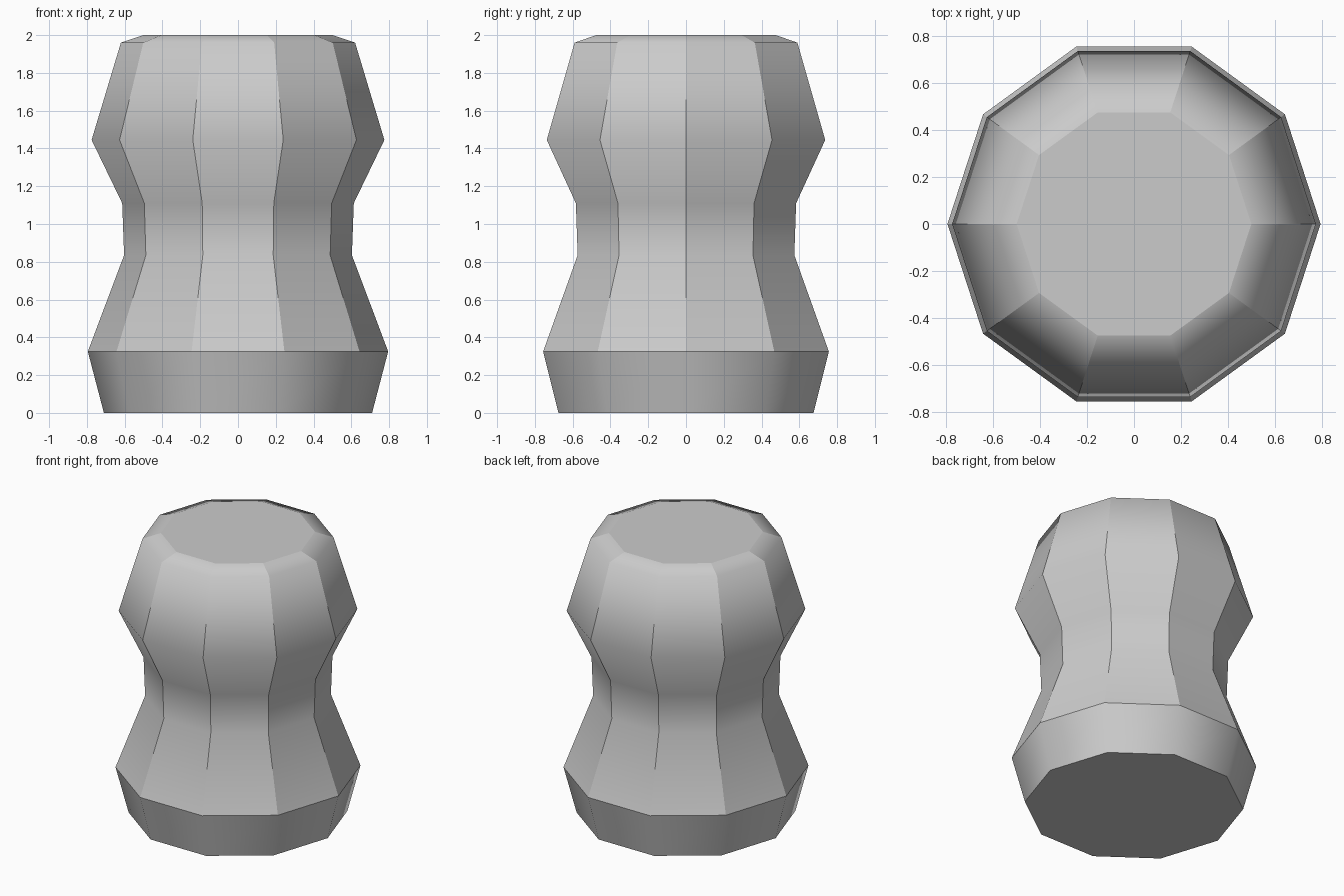
import bpy, bmesh, math

if "Cube" in bpy.data.objects:
    bpy.data.objects.remove(bpy.data.objects["Cube"])

SIDES = 10
# (radius, height) from the foot to the cap
PROFILE = [(0.71, 0), (0.795, 0.325), (0.603, 0.835), (0.613, 1.11),
           (0.775, 1.445), (0.62, 1.96), (0.5, 2.0)]
CREASED_RINGS = (0, 1, 6)

bm = bmesh.new()

# Ten-sided rings, with corners on the x axis
rings = []
for r, z in PROFILE:
    rings.append([bm.verts.new((r * math.cos(math.tau * i / SIDES),
                                r * math.sin(math.tau * i / SIDES), z))
                  for i in range(SIDES)])

# Side walls and end caps
for low, high in zip(rings, rings[1:]):
    for i in range(SIDES):
        j = (i + 1) % SIDES
        bm.faces.new((low[i], low[j], high[j], high[i]))
bm.faces.new(rings[0][::-1])
bm.faces.new(rings[-1])

# Smooth shading, creased at the rims and along the upper vertical edges
for f in bm.faces:
    f.smooth = True
for k in CREASED_RINGS:
    for i in range(SIDES):
        bm.edges.get((rings[k][i], rings[k][(i + 1) % SIDES])).smooth = False
for low, high in zip(rings[1:], rings[2:]):
    for a, b in zip(low, high):
        bm.edges.get((a, b)).smooth = False

mesh = bpy.data.meshes.new("waisted_post")
bm.to_mesh(mesh)
bm.free()
post = bpy.data.objects.new("waisted_post", mesh)
bpy.context.collection.objects.link(post)
